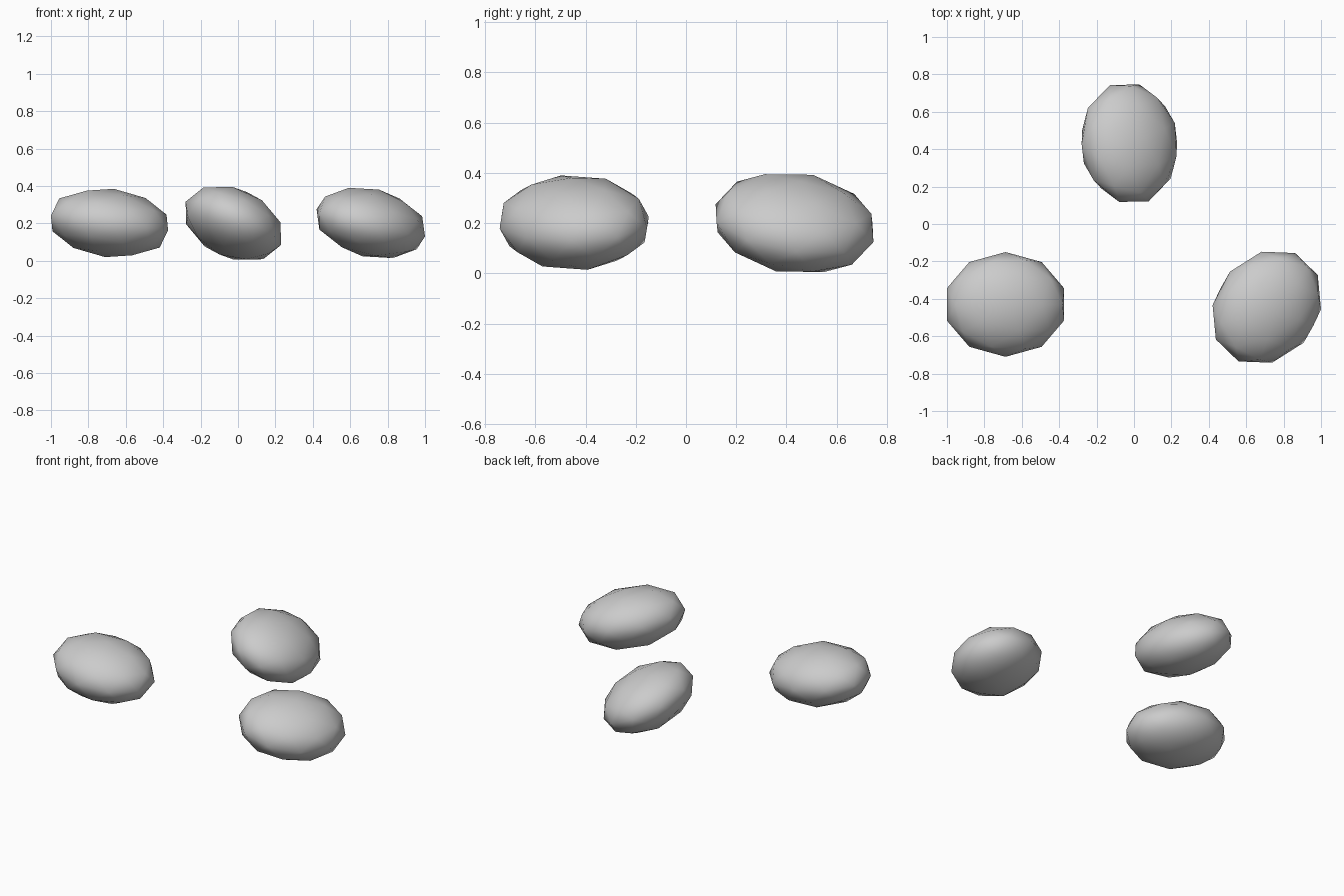
import bpy
from math import radians

if "Cube" in bpy.data.objects:
    bpy.data.objects.remove(bpy.data.objects["Cube"])

grey = bpy.data.materials.new("stone_grey")
grey.diffuse_color = (0.6, 0.6, 0.6, 1)
grey.use_nodes = True
grey.node_tree.nodes["Principled BSDF"].inputs["Base Color"].default_value = grey.diffuse_color

# half-sizes shared by all the flattened pebbles
HALF_SIZE = (0.332, 0.28, 0.184)


def pebble(name, centre, roll, turn):
    """Low-poly stretched ball, tipped a little and turned about z."""
    bpy.ops.mesh.primitive_ico_sphere_add(subdivisions=2, radius=1, location=centre)
    ob = bpy.context.object
    ob.name = name
    ob.scale = HALF_SIZE
    ob.rotation_euler = (radians(roll), radians(7.2), radians(turn))
    ob.data.materials.append(grey)
    bpy.ops.object.shade_smooth()
    return ob


# three pebbles set in a triangle, each rolled and turned further
pebble("left_pebble", (-0.687, -0.43, 0.202), 0, 0)
pebble("right_pebble", (0.71, -0.445, 0.202), 12.3, 47.5)
pebble("back_pebble", (-0.025, 0.432, 0.2), 24.6, 94.6)
